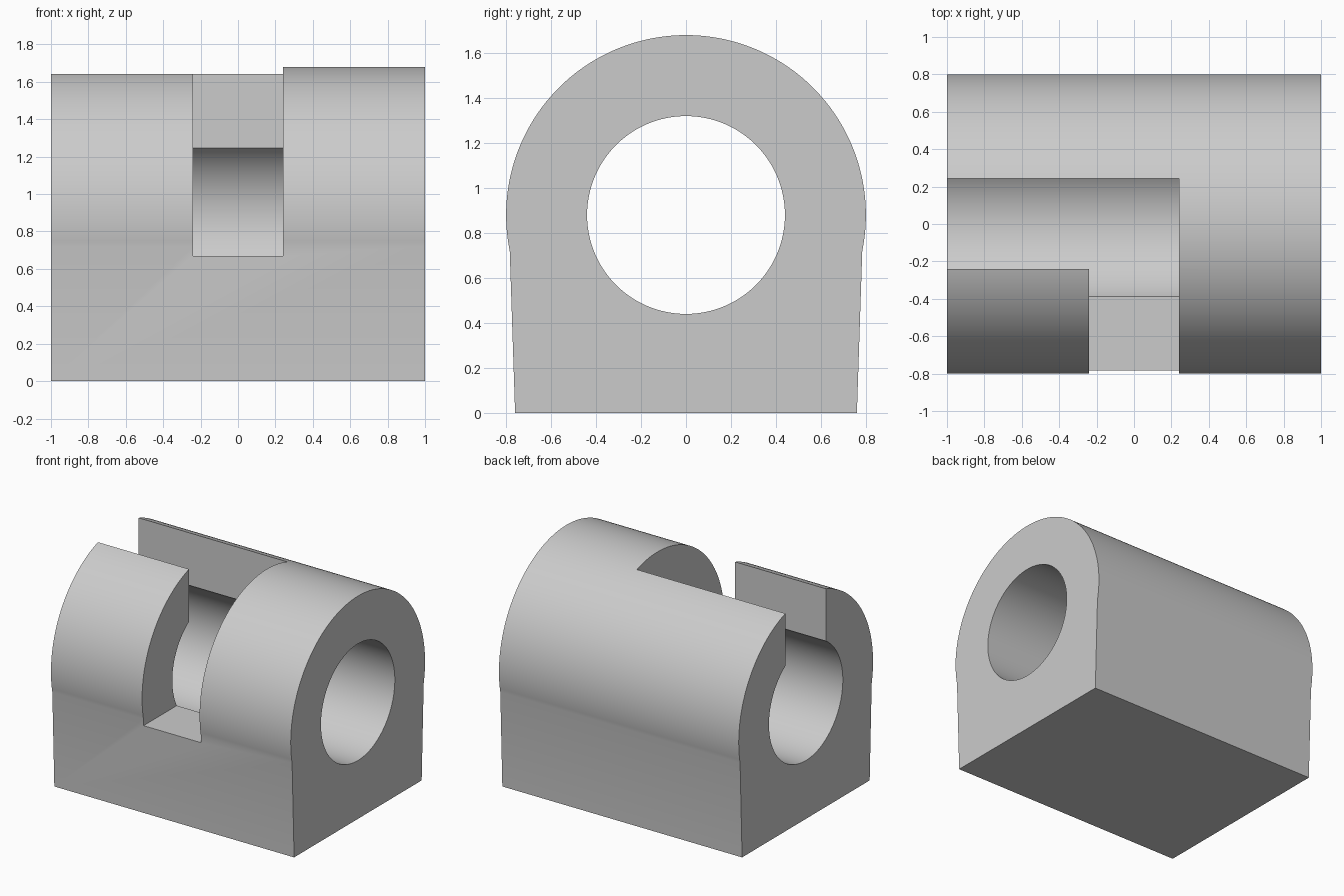
import bpy, bmesh, math

if "Cube" in bpy.data.objects:
    bpy.data.objects.remove(bpy.data.objects["Cube"])

R, BORE, AXIS_Z, SLOT = 0.80, 0.44, 0.88, 0.24


def extrude_x(name, profile, x0, x1):
    """Solid made by sweeping a (y, z) profile along x."""
    bm = bmesh.new()
    face = bm.faces.new([bm.verts.new((x0, y, z)) for y, z in profile])
    out = bmesh.ops.extrude_face_region(bm, geom=[face])
    verts = [g for g in out["geom"] if isinstance(g, bmesh.types.BMVert)]
    bmesh.ops.translate(bm, verts=verts, vec=(x1 - x0, 0, 0))
    bmesh.ops.recalc_face_normals(bm, faces=bm.faces)
    mesh = bpy.data.meshes.new(name)
    bm.to_mesh(mesh)
    bm.free()
    obj = bpy.data.objects.new(name, mesh)
    bpy.context.collection.objects.link(obj)
    return obj


def arc(radius, a0, a1, n):
    return [(radius * math.cos(a0 + (a1 - a0) * i / n),
             AXIS_Z + radius * math.sin(a0 + (a1 - a0) * i / n)) for i in range(n + 1)]


def rect(y0, y1, z0, z1):
    return [(y0, z0), (y1, z0), (y1, z1), (y0, z1)]


# Housing: round top on a slightly tapered base
dip = math.asin(0.16 / R)
outline = [(-0.76, 0), (0.76, 0)] + arc(R, -dip, math.pi + dip, 96)
housing = extrude_x("housing", outline, -1, 1)

# Bore, top slot open at the left end, and side slot open to the front
cutters = [
    extrude_x("bore_cutter", arc(BORE, 0, 2 * math.pi, 96)[:-1], -1.2, 1.2),
    extrude_x("top_slot_cutter", rect(-SLOT, SLOT + 0.004, AXIS_Z, 2), -1.2, SLOT),
    extrude_x("front_slot_cutter", rect(-1, 0, 0.67, 2), -SLOT, SLOT),
]

bpy.context.view_layer.objects.active = housing
for cutter in cutters:
    cutter.hide_render = True
    mod = housing.modifiers.new(cutter.name, "BOOLEAN")
    mod.operation = "DIFFERENCE"
    mod.solver = "EXACT"
    mod.object = cutter
    bpy.ops.object.modifier_apply(modifier=mod.name)
for cutter in cutters:
    bpy.data.objects.remove(cutter)

# Smooth cylinders, crisp edges
bpy.ops.object.select_all(action="DESELECT")
housing.select_set(True)
bpy.ops.object.shade_smooth_by_angle(angle=math.radians(30))
